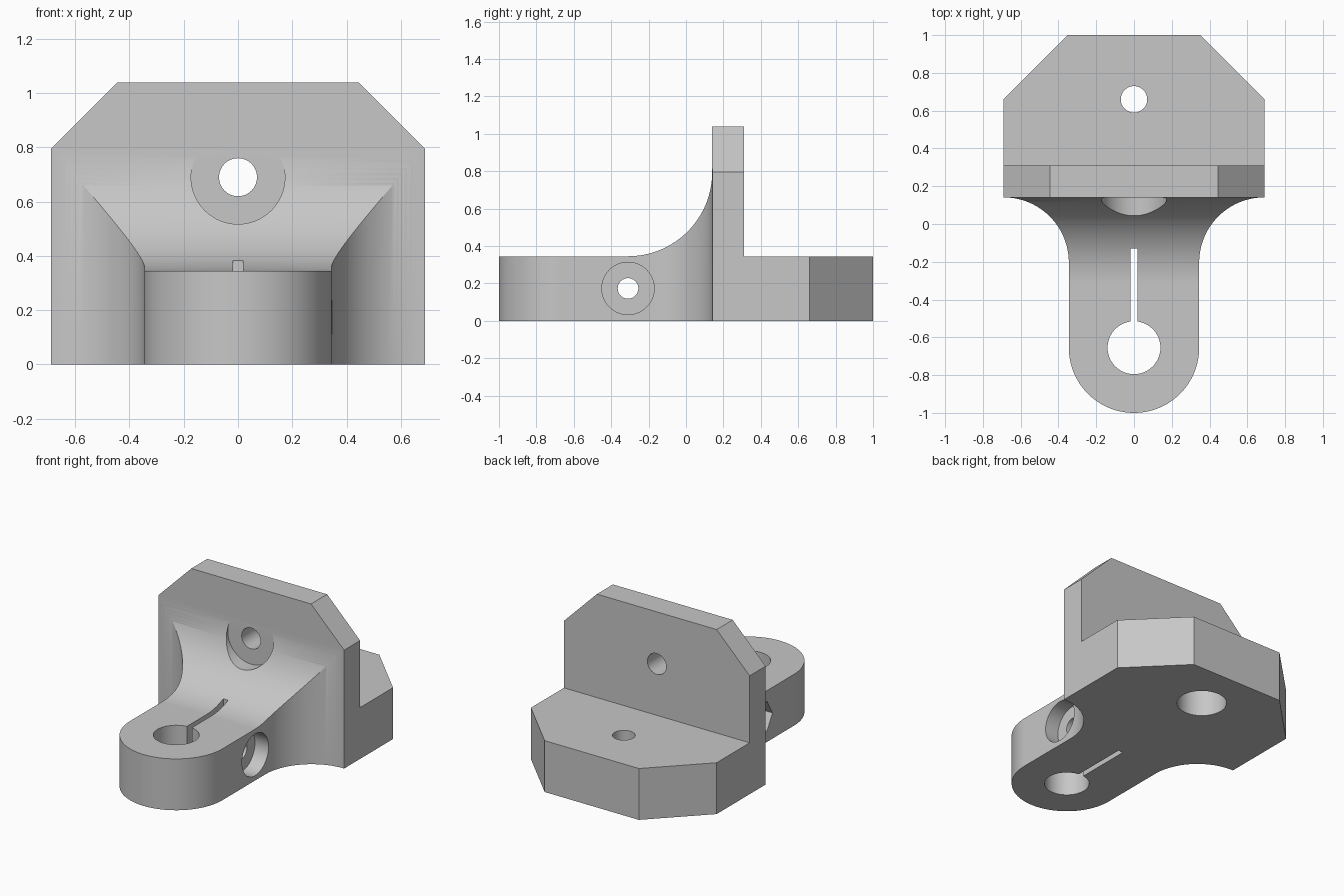
import bpy
import bmesh
import math
from mathutils import Matrix, Vector

old = bpy.data.objects.get("Cube")
if old:
    bpy.data.objects.remove(old, do_unlink=True)

grey = bpy.data.materials.new("plain grey")
grey.use_nodes = True
grey.diffuse_color = (0.57, 0.57, 0.57, 1)
grey.node_tree.nodes["Principled BSDF"].inputs["Base Color"].default_value = (0.57, 0.57, 0.57, 1)

# Maps profile coordinates (u, v, depth) to world axes
AXES = {
    "x": lambda u, v, d: (d, u, v),
    "y": lambda u, v, d: (u, d, v),
    "z": lambda u, v, d: (u, v, d),
}


def prism(name, points, axis, start, end):
    """Extrude a closed profile along an axis."""
    bm = bmesh.new()
    place = AXES[axis]
    face = bm.faces.new([bm.verts.new(place(u, v, start)) for u, v in points])
    ext = bmesh.ops.extrude_face_region(bm, geom=[face])
    verts = [g for g in ext["geom"] if isinstance(g, bmesh.types.BMVert)]
    bmesh.ops.translate(bm, verts=verts, vec=Vector(place(0, 0, end - start)))
    bmesh.ops.recalc_face_normals(bm, faces=bm.faces)
    mesh = bpy.data.meshes.new(name)
    bm.to_mesh(mesh)
    bm.free()
    mesh.materials.append(grey)
    obj = bpy.data.objects.new(name, mesh)
    bpy.context.collection.objects.link(obj)
    return obj


def arc(cu, cv, r, a0, a1, steps=32):
    """Points on an arc, angles in degrees."""
    angles = [math.radians(a0 + (a1 - a0) * i / steps) for i in range(steps + 1)]
    return [(cu + r * math.cos(a), cv + r * math.sin(a)) for a in angles]


def disc(u, v, r, sides=64):
    return arc(u, v, r, 0, 360 - 360 / sides, sides - 1)


def combine(target, tool, operation):
    """Apply a boolean and discard the tool."""
    mod = target.modifiers.new(operation, "BOOLEAN")
    mod.operation = operation
    mod.solver = "EXACT"
    mod.object = tool
    bpy.context.view_layer.objects.active = target
    bpy.ops.object.modifier_apply(modifier=mod.name)
    bpy.data.objects.remove(tool, do_unlink=True)


W, ARM, T = 0.69, 0.345, 0.345

# Plan outline: rounded arm, flared sides, chamfered back
half = arc(0, -0.655, ARM, -90, 0)
half += arc(W, -0.204, W - ARM, 180, 90)
half += [(W, 0.66), (0.35, 1.0)]
plan = half + [(-u, v) for u, v in reversed(half[1:])]
bracket = prism("bracket", plan, "z", 0, 1.04)

# Side outline: arm, swept fillet, upright plate, rear foot
side = [(-1.2, -0.2), (-1.2, T)]
side += arc(-0.31, 0.795, 0.45, -90, 0, 40)
side += [(0.14, 1.2), (0.31, 1.2), (0.31, T), (1.2, T), (1.2, -0.2)]
combine(bracket, prism("side_outline", side, "x", -1, 1), "INTERSECT")

# Front outline: chamfered top corners
front = [(0.835, -0.3), (0.835, 0.65), (0.285, 1.2)]
front += [(-u, v) for u, v in reversed(front)]
combine(bracket, prism("front_outline", front, "y", -1.3, 1.3), "INTERSECT")

# Rod bore and clamping slot
cuts = [
    prism("rod_bore", disc(0, -0.655, 0.14), "z", -0.2, 0.6),
    prism("clamp_slot", [(-0.018, -0.6), (0.018, -0.6), (0.018, -0.13), (-0.018, -0.13)],
          "z", -0.2, 0.8),
    # Foot screw hole, recessed from below
    prism("foot_hole", disc(0, 0.66, 0.07), "z", 0.1, 0.6),
    prism("foot_recess", disc(0, 0.66, 0.155), "z", -0.2, 0.22),
    # Upright plate screw hole, recessed into the fillet
    prism("plate_hole", disc(0, 0.69, 0.07), "y", 0, 0.5),
    prism("plate_recess", disc(0, 0.69, 0.173), "y", -0.6, 0.139),
    # Cross screw with round head recess and hexagonal nut pocket
    prism("cross_hole", disc(-0.31, 0.173, 0.055), "x", -0.6, 0.6),
    prism("head_recess", disc(-0.31, 0.173, 0.14), "x", 0.245, 0.6),
    prism("nut_pocket", disc(-0.31, 0.173, 0.115, 6), "x", -0.6, -0.245),
]
for cut in cuts:
    combine(bracket, cut, "DIFFERENCE")

# Smooth curved walls, crisp edges
bpy.ops.object.select_all(action="DESELECT")
bracket.select_set(True)
bpy.context.view_layer.objects.active = bracket
bpy.ops.object.shade_smooth_by_angle(angle=math.radians(25))
weighted = bracket.modifiers.new("weighted_normals", "WEIGHTED_NORMAL")
weighted.keep_sharp = True
